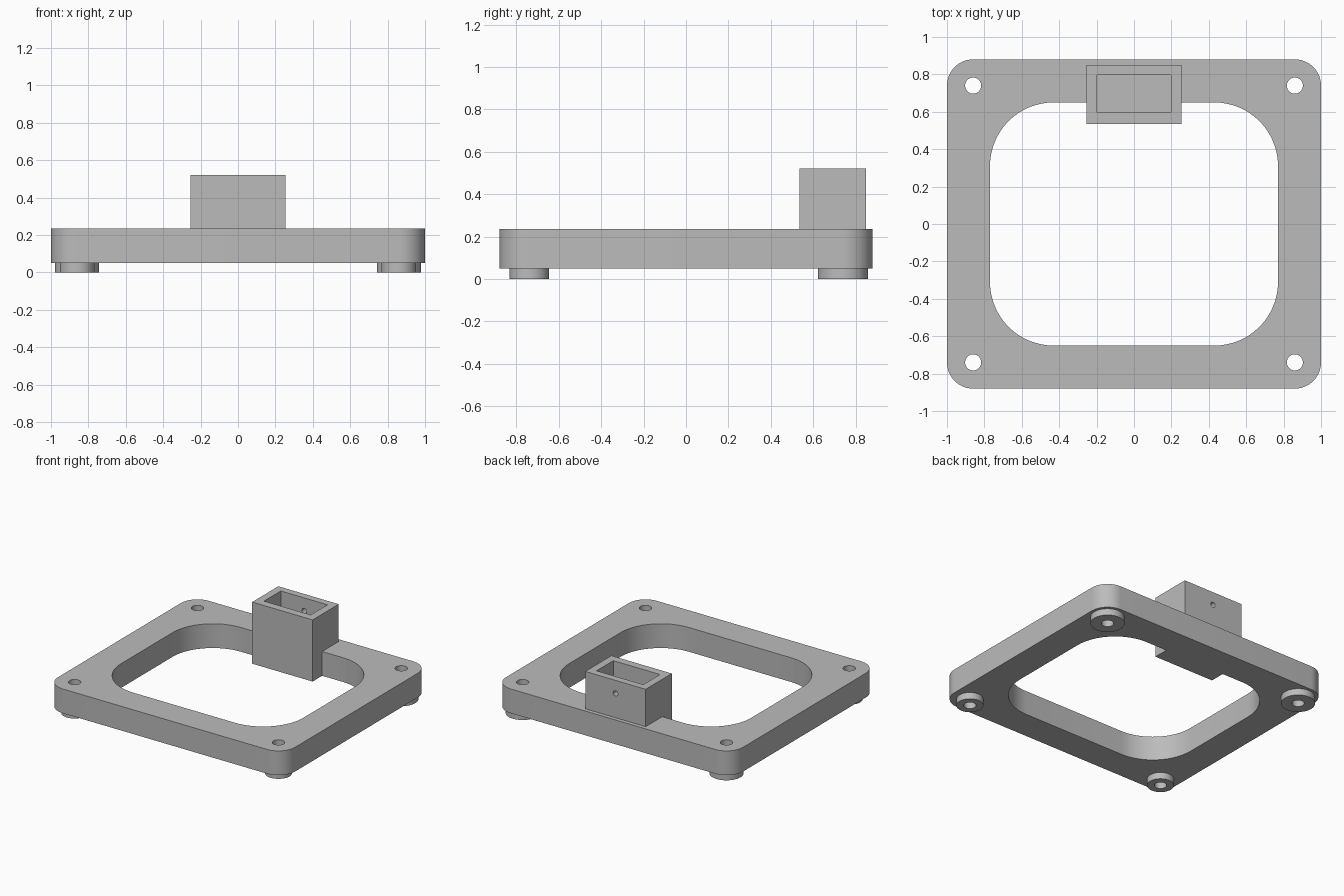
import bpy
import bmesh
from math import cos, sin, pi, radians

cube = bpy.data.objects.get("Cube")
if cube:
    bpy.data.objects.remove(cube, do_unlink=True)

grey = bpy.data.materials.new("plain_grey")
grey.use_nodes = True
COLOUR = (0.5, 0.5, 0.5, 1)
grey.diffuse_color = COLOUR
grey.node_tree.nodes["Principled BSDF"].inputs["Base Color"].default_value = COLOUR

BOTTOM, TOP = 0.05, 0.235
SOCKET_TOP = 0.52


def prism(name, outline, z0, z1):
    """Solid with the given plan outline between two heights."""
    bm = bmesh.new()
    base = bm.faces.new([bm.verts.new((x, y, z0)) for x, y in outline])
    grown = bmesh.ops.extrude_face_region(bm, geom=[base], use_keep_orig=True)
    for v in grown["geom"]:
        if isinstance(v, bmesh.types.BMVert):
            v.co.z = z1
    bmesh.ops.recalc_face_normals(bm, faces=bm.faces)
    mesh = bpy.data.meshes.new(name)
    bm.to_mesh(mesh)
    bm.free()
    mesh.materials.append(grey)
    obj = bpy.data.objects.new(name, mesh)
    bpy.context.collection.objects.link(obj)
    return obj


def rounded_rect(hx, hy, r, steps=16):
    points = []
    for i, (sx, sy) in enumerate(((1, 1), (-1, 1), (-1, -1), (1, -1))):
        for k in range(steps + 1):
            a = (i + k / steps) * pi / 2
            points.append((sx * (hx - r) + r * cos(a), sy * (hy - r) + r * sin(a)))
    return points


def circle(cx, cy, r, steps=48):
    return [(cx + r * cos(2 * pi * k / steps), cy + r * sin(2 * pi * k / steps))
            for k in range(steps)]


def rect(x0, x1, y0, y1):
    return [(x0, y0), (x1, y0), (x1, y1), (x0, y1)]


def combine(target, tool, operation):
    """Apply a boolean and discard the tool."""
    mod = target.modifiers.new(operation.lower(), "BOOLEAN")
    mod.operation = operation
    mod.solver = "EXACT"
    mod.object = tool
    bpy.context.view_layer.objects.active = target
    bpy.ops.object.modifier_apply(modifier=mod.name)
    bpy.data.objects.remove(tool, do_unlink=True)


# Rounded frame with a large opening
frame = prism("frame_with_socket", rounded_rect(1, 0.88, 0.14), BOTTOM, TOP)
combine(frame, prism("opening", rounded_rect(0.77, 0.65, 0.34), -0.1, 0.4), "DIFFERENCE")

# Socket block on the rear rail, open at the top
combine(frame, prism("socket", rect(-0.255, 0.255, 0.535, 0.85), BOTTOM, SOCKET_TOP), "UNION")
combine(frame, prism("cavity", rect(-0.197, 0.197, 0.595, 0.797), 0.11, 0.7), "DIFFERENCE")

# Screw hole through the rear wall of the socket
screw = prism("screw_hole", circle(0, 0, 0.02, 24), -0.1, 0.1)
screw.rotation_euler.x = radians(90)
screw.location = (0, 0.82, 0.42)
combine(frame, screw, "DIFFERENCE")

# Round feet, larger at the rear, with through holes
for sx in (-1, 1):
    for sy, radius in ((-1, 0.093), (1, 0.118)):
        x, y = sx * 0.86, sy * 0.74
        combine(frame, prism("foot", circle(x, y, radius), 0, BOTTOM + 0.05), "UNION")
        combine(frame, prism("bolt_hole", circle(x, y, 0.043), -0.1, 0.4), "DIFFERENCE")

bpy.ops.object.select_all(action="DESELECT")
frame.select_set(True)
bpy.context.view_layer.objects.active = frame
bpy.ops.object.shade_smooth_by_angle(angle=radians(30))
